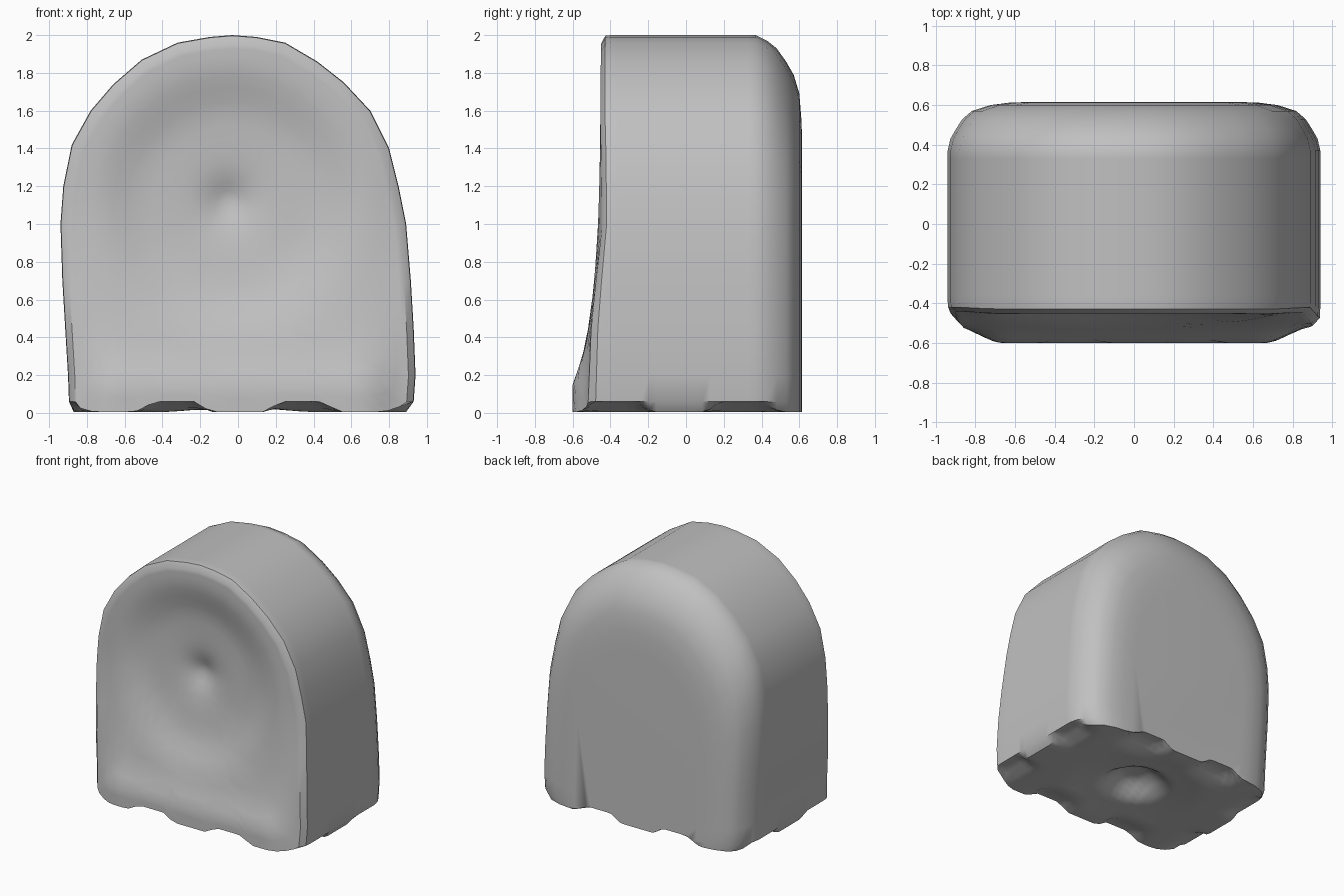
import bpy, bmesh, math

cube = bpy.data.objects.get("Cube")
if cube:
    bpy.data.objects.remove(cube, do_unlink=True)

# One plain grey for the whole body
grey = bpy.data.materials.new("plain grey")
grey.use_nodes = True
colour = (0.53, 0.53, 0.53, 1)
grey.diffuse_color = colour
grey.node_tree.nodes["Principled BSDF"].inputs["Base Color"].default_value = colour

CX, CZ = -0.05, 1.12   # centre of the dish in the front


def lerp(a, b, t):
    return a + (b - a) * t


def step(a, b, v):
    t = min(1, max(0, (v - a) / (b - a)))
    return t * t * (3 - 2 * t)


def table(points, v):
    for (a, p), (b, q) in zip(points, points[1:]):
        if v <= b:
            return lerp(p, q, max(0, (v - a) / (b - a)))
    return points[-1][1]


# Arch outline (x, z), from the right foot over the top to the left foot
arch = [(-.87, .02), (-.895, .06), (-.9, .2), (-.915, .45), (-.93, .7), (-.94, 1), (-.925, 1.2),
        (-.88, 1.42), (-.78, 1.6), (-.66, 1.74), (-.51, 1.87), (-.32, 1.96), (-.15, 1.99), (-.03, 2),
        (.1, 1.99), (.25, 1.96), (.42, 1.86), (.56, 1.75), (.7, 1.6), (.8, 1.4), (.85, 1.2),
        (.89, 1), (.915, .7), (.93, .45), (.94, .2), (.93, .06), (.89, .02)]
FOOT = 28
outline = arch + [(lerp(.89, -.87, i / FOOT), .01) for i in range(1, FOOT)]
COUNT = len(outline)


def front(x, z):
    """Depth of the front: flared foot, hollow dish and central dimple."""
    lip = table([(0, -.6), (.15, -.6), (.32, -.54), (.55, -.5), (.9, -.47), (1.4, -.455), (2, -.45)], z)
    side = table([(0, -.52), (.5, -.5), (1, -.44), (2, -.44)], z)
    y = lerp(lip, side, step(.66, .9, abs(x)))
    r = math.hypot(x - CX, z - CZ)
    y += .065 * (1 - step(.42, .76, r)) + .02 * (1 - step(0, .5, r))
    return y + .05 * math.exp(-(r / .12) ** 2)


def underside(x, y):
    """Height of the base: scalloped edges and a central hollow."""
    def scallop(u):
        return step(.13, .24, abs(u)) * (1 - step(.42, .56, abs(u)))
    edge_y, edge_x = step(.38, .55, abs(y)), step(.72, .88, abs(x))
    z = .055 * max(scallop(x) * edge_y, scallop(y + .04) * edge_x)
    r = math.hypot(x, y)
    return .005 + z + .025 * (1 - step(.3, .55, r)) + .12 * (1 - step(.08, .29, r))


rings = []

# Flat back and its broad rounded edge: depth, width scale, height scale
back = [(.615, .58, .7), (.612, .67, .77), (.6, .77, .845), (.57, .87, .895),
        (.53, .92, .93), (.48, .955, .965), (.43, .985, .985), (.37, 1, 1)]
for y, sx, sz in back:
    rings.append([(x * sx, y, z * sz) for x, z in outline])

# Straight barrel
for i in range(1, 19):
    rings.append([(x, lerp(.37, -.36, i / 18), z) for x, z in outline])

# Chamfered front rim
for t, s in [(.4, 1), (.75, .997), (1, .96)]:
    ring = []
    for x, z in outline:
        x, z = x * s, z * lerp(1, s, .6)
        ring.append((x, lerp(-.36, front(x, z), t), z))
    rings.append(ring)

# Shape the base under the barrel
for ring in rings:
    for j, (x, y, z) in enumerate(ring):
        if z < .1:
            ring[j] = (x, y, max(z if z > .03 else 0, underside(x, y)))

# Front face, closing in on the dish centre
rim = rings[-1]
for s in [.97, .93, .87, .8, .72, .64, .56, .48, .4, .32, .25, .18, .12, .07, .03]:
    ring = []
    for x, _, z in rim:
        px, pz = lerp(CX, x, s), lerp(CZ, z, s)
        ring.append((px, front(px, pz), pz))
    rings.append(ring)

# Skin the rings and cap both ends
bm = bmesh.new()
loops = [[bm.verts.new(p) for p in ring] for ring in rings]
for a, b in zip(loops, loops[1:]):
    for j in range(COUNT):
        n = (j + 1) % COUNT
        bm.faces.new((a[j], a[n], b[n], b[j]))
bm.faces.new(loops[0])
bm.faces.new(loops[-1])
bmesh.ops.recalc_face_normals(bm, faces=bm.faces[:])
mesh = bpy.data.meshes.new("arched_body")
bm.to_mesh(mesh)
bm.free()
mesh.materials.append(grey)
body = bpy.data.objects.new("arched_body", mesh)
bpy.context.collection.objects.link(body)

# Smooth surfaces with a crisp rim
bpy.ops.object.select_all(action='DESELECT')
body.select_set(True)
bpy.context.view_layer.objects.active = body
bpy.ops.object.shade_smooth_by_angle(angle=math.radians(35))
